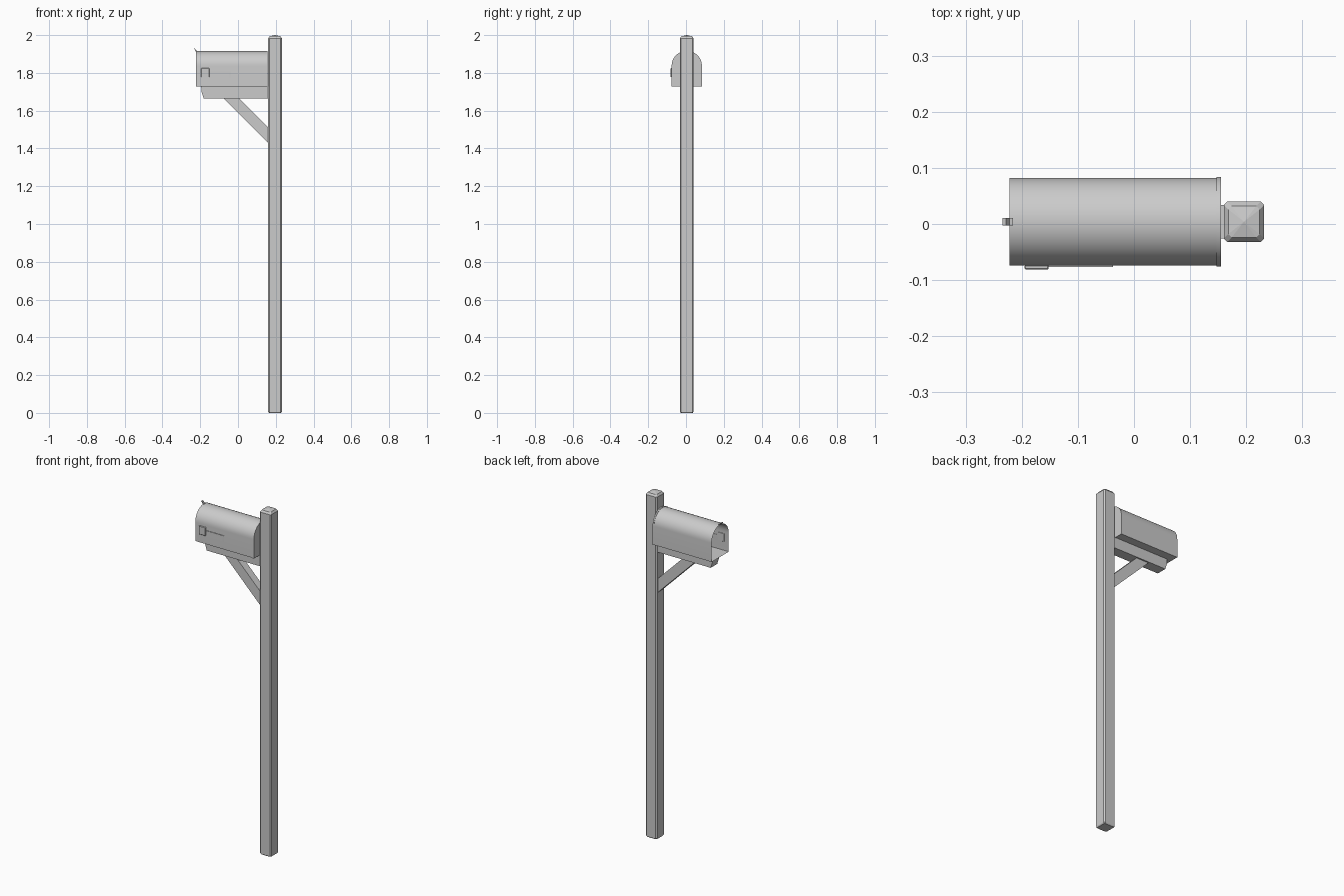
import bpy, bmesh, math
from mathutils import Vector

cube = bpy.data.objects.get("Cube")
if cube:
    bpy.data.objects.remove(cube, do_unlink=True)

grey = bpy.data.materials.new("plain_grey")
grey.use_nodes = True
grey.diffuse_color = (0.6, 0.6, 0.6, 1)
grey.node_tree.nodes["Principled BSDF"].inputs["Base Color"].default_value = (0.6, 0.6, 0.6, 1)

MID = 0.004  # shared centre line in y


def finish(name, bm, bevel=0, segments=1, smooth=False):
    mesh = bpy.data.meshes.new(name)
    bm.to_mesh(mesh)
    bm.free()
    mesh.materials.append(grey)
    obj = bpy.data.objects.new(name, mesh)
    bpy.context.collection.objects.link(obj)
    if bevel:
        mod = obj.modifiers.new("bevel", "BEVEL")
        mod.width, mod.segments = bevel, segments
    if smooth:
        bpy.ops.object.select_all(action="DESELECT")
        obj.select_set(True)
        bpy.context.view_layer.objects.active = obj
        bpy.ops.object.shade_smooth_by_angle(angle=math.radians(35))
    return obj


def slab(name, profile, y0, y1, **kw):
    """Extrude an x-z outline from y0 to y1."""
    bm = bmesh.new()
    face = bm.faces.new([bm.verts.new((x, y0, z)) for x, z in profile])
    ext = bmesh.ops.extrude_face_region(bm, geom=[face])["geom"]
    bmesh.ops.translate(bm, vec=(0, y1 - y0, 0),
                        verts=[v for v in ext if isinstance(v, bmesh.types.BMVert)])
    bmesh.ops.recalc_face_normals(bm, faces=bm.faces)
    return finish(name, bm, **kw)


def arch(half, bottom, top, steps=24):
    """Box cross-section: flat floor, straight sides, round roof."""
    pts = [(-half, bottom)]
    for i in range(steps + 1):
        a = math.pi * (1 - i / steps)
        pts.append((half * math.cos(a), top - half + half * math.sin(a)))
    return pts + [(half, bottom)]


def arch_body(name, x0, x1, outline, front=True, back=True):
    bm = bmesh.new()
    rings = [[bm.verts.new((x, MID + y, z)) for y, z in outline] for x in (x0, x1)]
    n = len(outline)
    for i in range(n):
        j = (i + 1) % n
        bm.faces.new((rings[0][i], rings[0][j], rings[1][j], rings[1][i]))
    if front:
        bm.faces.new(rings[0][::-1])
    if back:
        bm.faces.new(rings[1])
    bm.normal_update()
    # the roof must face up
    roof = max(bm.faces, key=lambda f: f.calc_center_median().z if abs(f.normal.x) < 0.5 else 0)
    if roof.normal.z < 0:
        bmesh.ops.reverse_faces(bm, faces=bm.faces)
    return finish(name, bm, smooth=True)


# Post with chamfered corners and a low pointed cap
bm = bmesh.new()
levels = [(0.032, 0), (0.036, 0.006), (0.036, 1.983), (0.028, 1.994)]
rings = []
for h, z in levels:
    c = h - 0.006
    corners = [(h, -c), (h, c), (c, h), (-c, h), (-h, c), (-h, -c), (-c, -h), (c, -h)]
    rings.append([bm.verts.new((0.196 + x, MID + y, z)) for x, y in corners])
for lo, hi in zip(rings, rings[1:]):
    for i in range(8):
        j = (i + 1) % 8
        bm.faces.new((lo[i], lo[j], hi[j], hi[i]))
bm.faces.new(rings[0][::-1])
tip = bm.verts.new((0.196, MID, 2.0))
for i in range(8):
    bm.faces.new((rings[-1][i], rings[-1][(i + 1) % 8], tip))
finish("post", bm)

# Mailbox shell, open at the front, and its back rim
arch_body("box_shell", -0.222, 0.150, arch(0.078, 1.728, 1.915), front=False, back=False)
arch_body("back_cap", 0.147, 0.155, arch(0.080, 1.727, 1.917))

# Support board and diagonal brace
slab("support_board", [(-0.195, 1.728), (-0.193, 1.70), (-0.182, 1.665), (0.165, 1.665), (0.165, 1.728)],
     MID - 0.030, MID + 0.030)
slab("brace", [(-0.08, 1.67), (0.0, 1.67), (0.165, 1.505), (0.165, 1.425)],
     MID - 0.022, MID + 0.022)

# Signal flag on the side
side = MID - 0.078
slab("flag_arm", [(-0.155, 1.797), (-0.155, 1.808), (-0.037, 1.808), (-0.037, 1.772),
                  (-0.047, 1.772), (-0.047, 1.797)], side - 0.003, side + 0.001)
slab("flag_plate", [(-0.195, 1.777), (-0.195, 1.826), (-0.152, 1.826), (-0.152, 1.777)],
     side - 0.007, side + 0.001, bevel=0.002)

# Bent pull tab above the opening
slab("pull_tab", [(-0.216, 1.914), (-0.216, 1.918), (-0.222, 1.919), (-0.228, 1.928),
                  (-0.234, 1.929), (-0.234, 1.926), (-0.229, 1.925), (-0.224, 1.914)],
     MID - 0.007, MID + 0.007)
